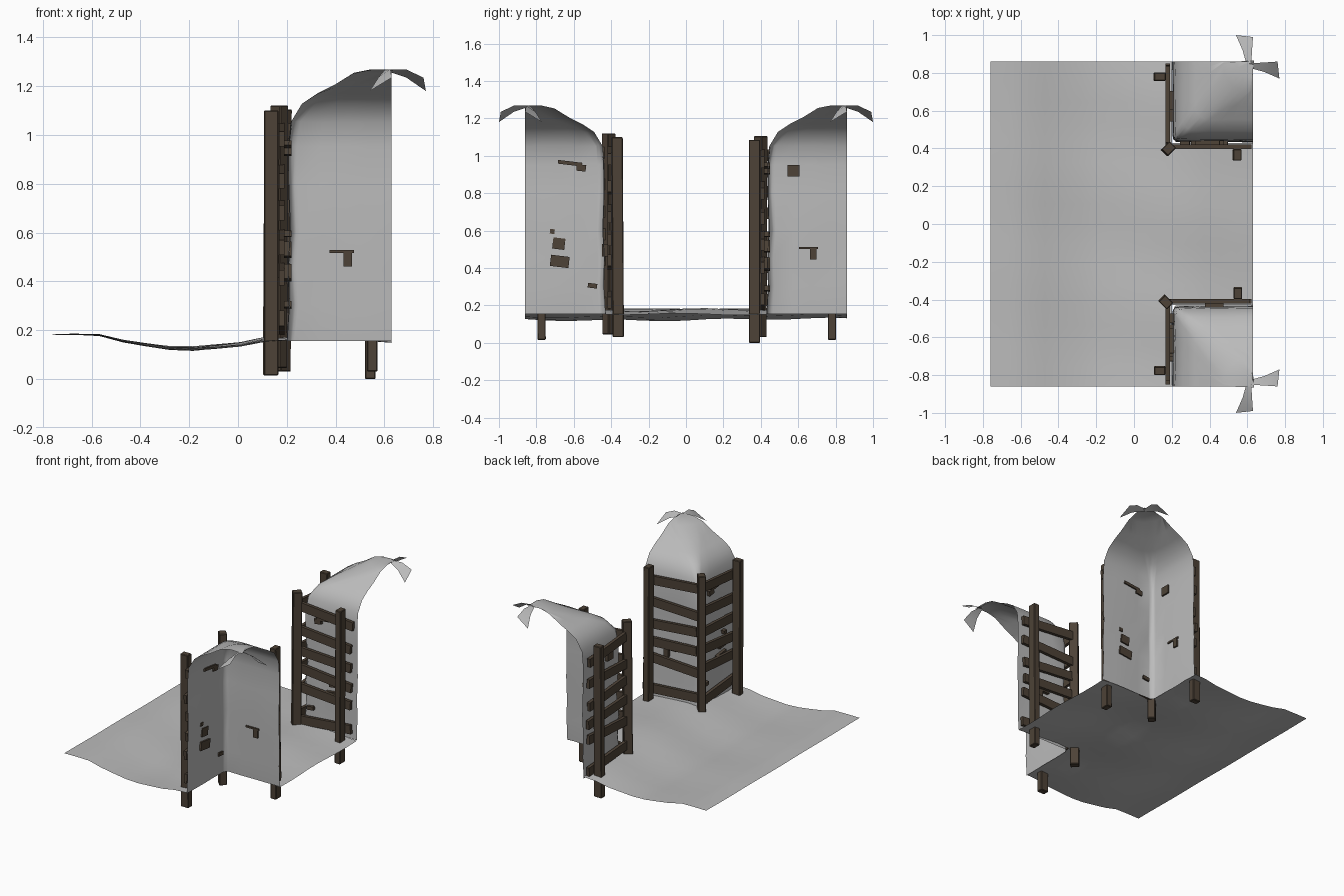
import bpy, bmesh, math, random
from mathutils import Matrix, Vector

if "Cube" in bpy.data.objects:
    bpy.data.objects.remove(bpy.data.objects["Cube"])

random.seed(4)
T, R = Matrix.Translation, Matrix.Rotation


def material(name, rgb):
    m = bpy.data.materials.new(name)
    m.diffuse_color = (*rgb, 1)
    m.use_nodes = True
    m.node_tree.nodes["Principled BSDF"].inputs["Base Color"].default_value = m.diffuse_color
    return m


GREY = material("grey_sheet", (0.50, 0.50, 0.50))
WOOD = material("dark_wood", (0.075, 0.055, 0.038))


def finish(bm, name, mat, smooth=False, matrix=None):
    me = bpy.data.meshes.new(name)
    bm.to_mesh(me)
    bm.free()
    if matrix:
        me.transform(matrix)
    me.materials.append(mat)
    for f in me.polygons:
        f.use_smooth = smooth
    ob = bpy.data.objects.new(name, me)
    bpy.context.scene.collection.objects.link(ob)
    return ob


def interp(x, pts):
    for (a, u), (b, v) in zip(pts, pts[1:]):
        if x <= b:
            t = max(0, (x - a) / (b - a))
            return u + (v - u) * t
    return pts[-1][1]


def box(bm, size, m):
    bmesh.ops.create_cube(bm, size=1, matrix=m @ Matrix.Diagonal((*size, 1)))


# wavy ground sheet, with the two corners behind the walls left out
WAVE = [(-0.76, 0.183), (-0.58, 0.183), (-0.45, 0.15), (-0.23, 0.12),
        (0, 0.14), (0.12, 0.165), (0.3, 0.175), (0.63, 0.15)]


def ground_z(x, y):
    side = interp(x, [(-0.7, 0.002), (-0.2, 0.01), (0.3, 0.012), (0.63, 0.008)])
    return interp(x, WAVE) + side * math.sin(7 * y + 3 * x) * math.cos(4 * y)


xs = [-0.76 + 0.96 * i / 10 for i in range(10)] + [0.2 + 0.43 * i / 5 for i in range(6)]
ys = [-0.86 + 0.43 * i / 4 for i in range(17)]
bm = bmesh.new()
grid = [[bm.verts.new((x, y, ground_z(x, y))) for y in ys] for x in xs]
for i in range(len(xs) - 1):
    for j in range(len(ys) - 1):
        if xs[i] > 0.19 and abs(ys[j] + ys[j + 1]) / 2 > 0.43:
            continue
        bm.faces.new((grid[i][j], grid[i + 1][j], grid[i + 1][j + 1], grid[i][j + 1]))
loose = [v for v in bm.verts if not v.link_faces]
bmesh.ops.delete(bm, geom=loose, context='VERTS')
finish(bm, "ground_sheet", GREY, True)

# wall profile: inward offset and height
PROFILE = [(0, 0.155), (0.008, 0.3), (0.004, 0.45), (0.012, 0.6), (0.006, 0.8),
           (0.006, 0.95), (0.015, 1.05), (0.06, 1.125), (0.12, 1.165), (0.19, 1.2),
           (0.27, 1.25), (0.34, 1.268), (0.40, 1.268), (0.43, 1.265)]


def l_path(d):
    """Rounded L, shrinking to the far corner as the offset d grows."""
    length = 0.43 - d
    r = min(0.03 + 0.4 * d, 0.9 * length)
    pts = [(0.43 - (length - r) * i / 4, d) for i in range(4)]
    for i in range(6):
        a = math.pi / 2 * i / 5
        pts.append((d + r - r * math.sin(a), d + r - r * math.cos(a)))
    pts += [(d, d + r + (length - r) * i / 4) for i in range(1, 5)]
    return pts


def wall_cloth(name, m):
    bm = bmesh.new()
    rows = []
    for d, z in PROFILE:
        row = []
        for k, (p, q) in enumerate(l_path(d)):
            w = random.uniform(0, 0.006) if 0 < k < 13 else 0
            row.append(bm.verts.new((p + w, -q - w, z + (w if 0.2 < z < 1.26 else 0))))
        rows.append(row)
    for a, b in zip(rows, rows[1:]):
        for k in range(len(a) - 1):
            bm.faces.new((a[k + 1], a[k], b[k], b[k + 1]))
    bmesh.ops.remove_doubles(bm, verts=bm.verts, dist=0.0015)
    finish(bm, name, GREY, True, m)


def tip_flaps(name, m):
    # two drooping tongues at the peak, mirrored over the diagonal
    left = [(0.40, 0.40, 1.265), (0.375, 0.49, 1.235), (0.34, 0.57, 1.18)]
    right = [(0.42, 0.40, 1.268), (0.425, 0.49, 1.268), (0.43, 0.56, 1.235)]
    bm = bmesh.new()
    for swap in (False, True):
        rail = [[bm.verts.new((q, -p, z) if swap else (p, -q, z)) for p, q, z in side]
                for side in (left, right)]
        for i in range(2):
            f = [rail[0][i], rail[0][i + 1], rail[1][i + 1], rail[1][i]]
            bm.faces.new(f[::-1] if swap else f)
    finish(bm, name, GREY, True, m)


HEIGHTS = [0.23, 0.43, 0.56, 0.69, 0.83, 1.0]
TILTS = [[4, -3, 3, 5, -2, 5], [-5, 4, 6, 3, 5, 5]]


def fence(tag, m):
    # posts: corner one turned 45 degrees, one per side
    posts = [("corner_post", -0.033, -0.018, 0.045, 1.12, 45, (0.05, 0.06)),
             ("side_post", 0.35, -0.065, 0.03, 1.10, 0, (0.044, 0.06)),
             ("end_post", -0.064, 0.345, 0.015, 1.10, 0, (0.06, 0.044))]
    for name, p, q, z0, z1, turn, (sx, sy) in posts:
        bm = bmesh.new()
        box(bm, (sx, sy, z1 - z0),
            T((p, -q, (z0 + z1) / 2)) @ R(math.radians(turn), 4, 'Z') @ R(0.006, 4, 'X'))
        bmesh.ops.bevel(bm, geom=bm.edges[:], offset=0.004, segments=1, affect='EDGES')
        finish(bm, tag + name, WOOD, False, m)
    # tilted boards on both sides of the corner
    for side in (0, 1):
        base = T((0.2, 0.021, 0)) if side == 0 else T((-0.021, -0.2, 0)) @ R(-math.pi / 2, 4, 'Z')
        bm = bmesh.new()
        for z, tilt in zip(HEIGHTS, TILTS[side]):
            box(bm, (0.43 + random.uniform(-0.03, 0.01), 0.022, 0.062),
                base @ T((0, 0, z)) @ R(math.radians(tilt), 4, 'Y'))
        finish(bm, tag + "boards_%d" % (side + 1), WOOD, False, m)
    # board splinters poking through the cloth: side, along, height, length, tall
    bm = bmesh.new()
    for side, a, z, w, h in [(0, 0.225, 0.522, 0.10, 0.012), (0, 0.25, 0.49, 0.035, 0.06),
                             (1, 0.19, 0.96, 0.13, 0.02), (1, 0.13, 0.935, 0.05, 0.035),
                             (1, 0.25, 0.53, 0.065, 0.06), (1, 0.285, 0.595, 0.025, 0.025),
                             (1, 0.245, 0.435, 0.10, 0.06), (1, 0.07, 0.305, 0.05, 0.025)] \
            + ([(0, 0.145, 0.935, 0.065, 0.06)] if tag == "back_" else []):
        if side == 0:
            box(bm, (w, 0.032, h), T((a, -0.004, z)))
        else:
            box(bm, (0.032, w, h), T((0.004, -a, z)) @ R(-0.12, 4, 'X'))
    finish(bm, tag + "splinters", WOOD, False, m)


# the back corner is the front one turned a quarter
for tag, m, drop in (("front_", T((0.2, -0.43, 0)), 0),
                     ("back_", T((0.2, 0.43, 0)) @ R(math.pi / 2, 4, 'Z'), -0.015)):
    wall_cloth(tag + "wall_cloth", m)
    tip_flaps(tag + "tip_flaps", m)
    fence(tag, T((0, 0, drop)) @ m)
